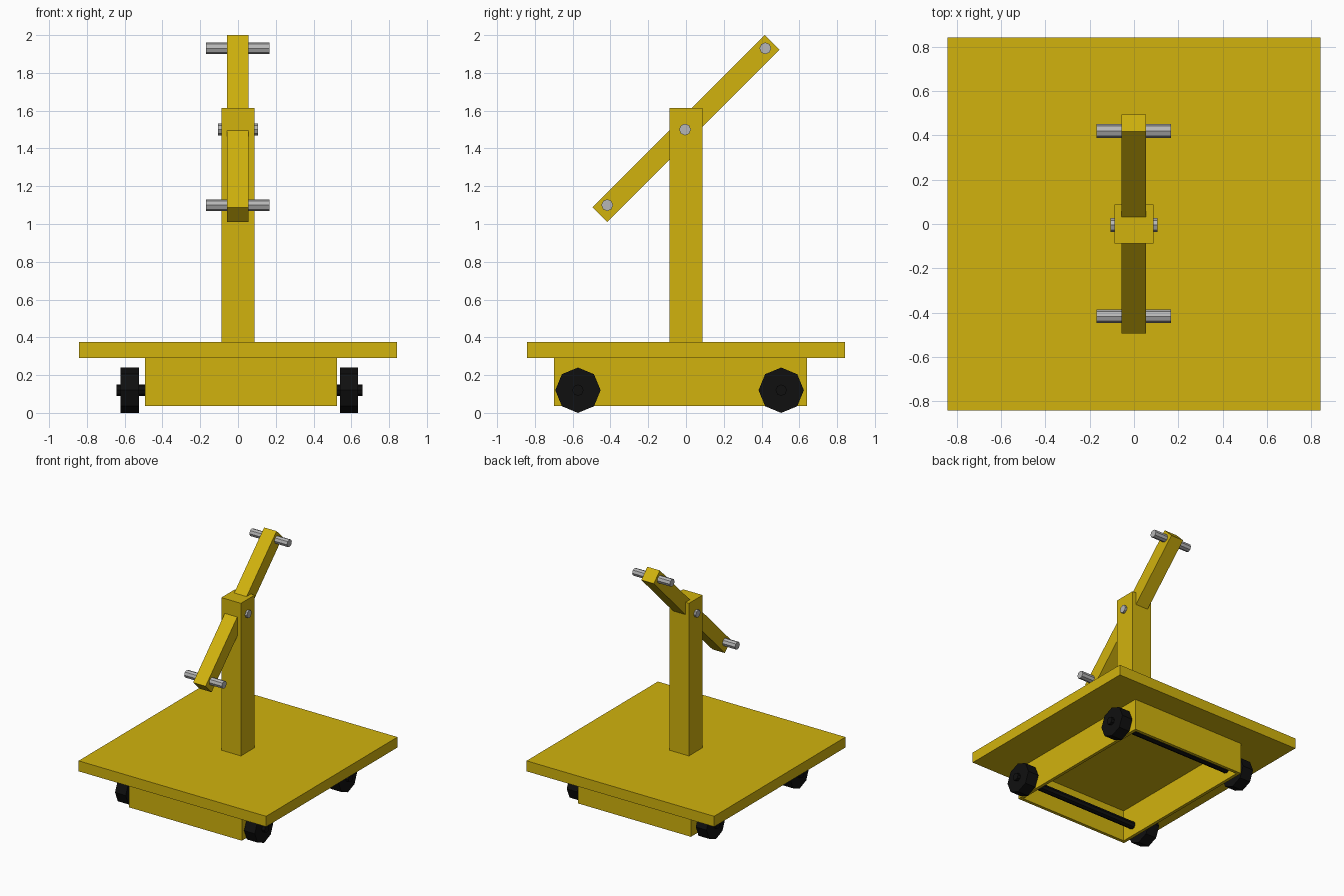
import bpy, bmesh, math
from mathutils import Matrix, Vector

if "Cube" in bpy.data.objects:
    bpy.data.objects.remove(bpy.data.objects["Cube"])


def material(name, rgb):
    m = bpy.data.materials.new(name)
    m.diffuse_color = (*rgb, 1)
    m.use_nodes = True
    m.node_tree.nodes["Principled BSDF"].inputs["Base Color"].default_value = m.diffuse_color
    return m


YELLOW = material("mustard yellow", (0.64, 0.45, 0.004))
BLACK = material("black rubber", (0.005, 0.005, 0.005))
STEEL = material("light grey steel", (0.47, 0.47, 0.47))


def finish(name, bm, mat):
    mesh = bpy.data.meshes.new(name)
    bm.to_mesh(mesh)
    bm.free()
    mesh.materials.append(mat)
    ob = bpy.data.objects.new(name, mesh)
    bpy.context.collection.objects.link(ob)
    return ob


def box(name, lo, hi, mat, open_ends=False):
    lo, hi = Vector(lo), Vector(hi)
    bm = bmesh.new()
    bmesh.ops.create_cube(bm, size=1, matrix=Matrix.Translation((lo + hi) / 2)
                          @ Matrix.Diagonal((*(hi - lo), 1)))
    if open_ends:
        bm.normal_update()
        ends = [f for f in bm.faces if abs(f.normal.z) > 0.5]
        bmesh.ops.delete(bm, geom=ends, context='FACES_ONLY')
    return finish(name, bm, mat)


def rod(name, x0, x1, y, z, r, mat, sides=8):
    # cylinder along x with corners at top, bottom, front and back
    bm = bmesh.new()
    bmesh.ops.create_cone(bm, cap_ends=True, segments=sides, radius1=r, radius2=r,
                          depth=x1 - x0,
                          matrix=Matrix.Translation(((x0 + x1) / 2, y, z))
                          @ Matrix.Rotation(math.pi / 2, 4, 'Y'))
    return finish(name, bm, mat)


# Flat deck and upright post
box("deck", (-0.843, -0.843, 0.29), (0.843, 0.843, 0.375), YELLOW)
box("post", (-0.088, -0.088, 0.375), (0.088, 0.088, 1.615), YELLOW)

# Hollow chassis, open underneath
chassis = box("chassis", (-0.492, -0.70, 0.037), (0.524, 0.64, 0.29), YELLOW, open_ends=True)
walls = chassis.modifiers.new("walls", 'SOLIDIFY')
walls.thickness = 0.025
walls.offset = -1
walls.use_even_offset = True

# Tilted pump handle through the post
arm = box("rocker_arm", (-0.057, -0.645, -0.055), (0.055, 0.645, 0.055), YELLOW)
arm.matrix_world = Matrix.Translation((0, 0, 1.505)) @ Matrix.Rotation(math.pi / 4, 4, 'X')

# Hand grips and pivot pin
rod("upper_grip", -0.17, 0.168, 0.42, 1.93, 0.031, STEEL)
rod("lower_grip", -0.17, 0.168, -0.417, 1.10, 0.031, STEEL)
rod("pivot_pin", -0.105, 0.105, -0.005, 1.50, 0.031, STEEL)

# Axles and wheels
for end, y in (("front", -0.572), ("rear", 0.504)):
    rod(end + "_axle", -0.642, 0.66, y, 0.12, 0.03, BLACK)
    rod(end + "_left_wheel", -0.621, -0.525, y, 0.12, 0.12, BLACK)
    rod(end + "_right_wheel", 0.54, 0.635, y, 0.12, 0.12, BLACK)
